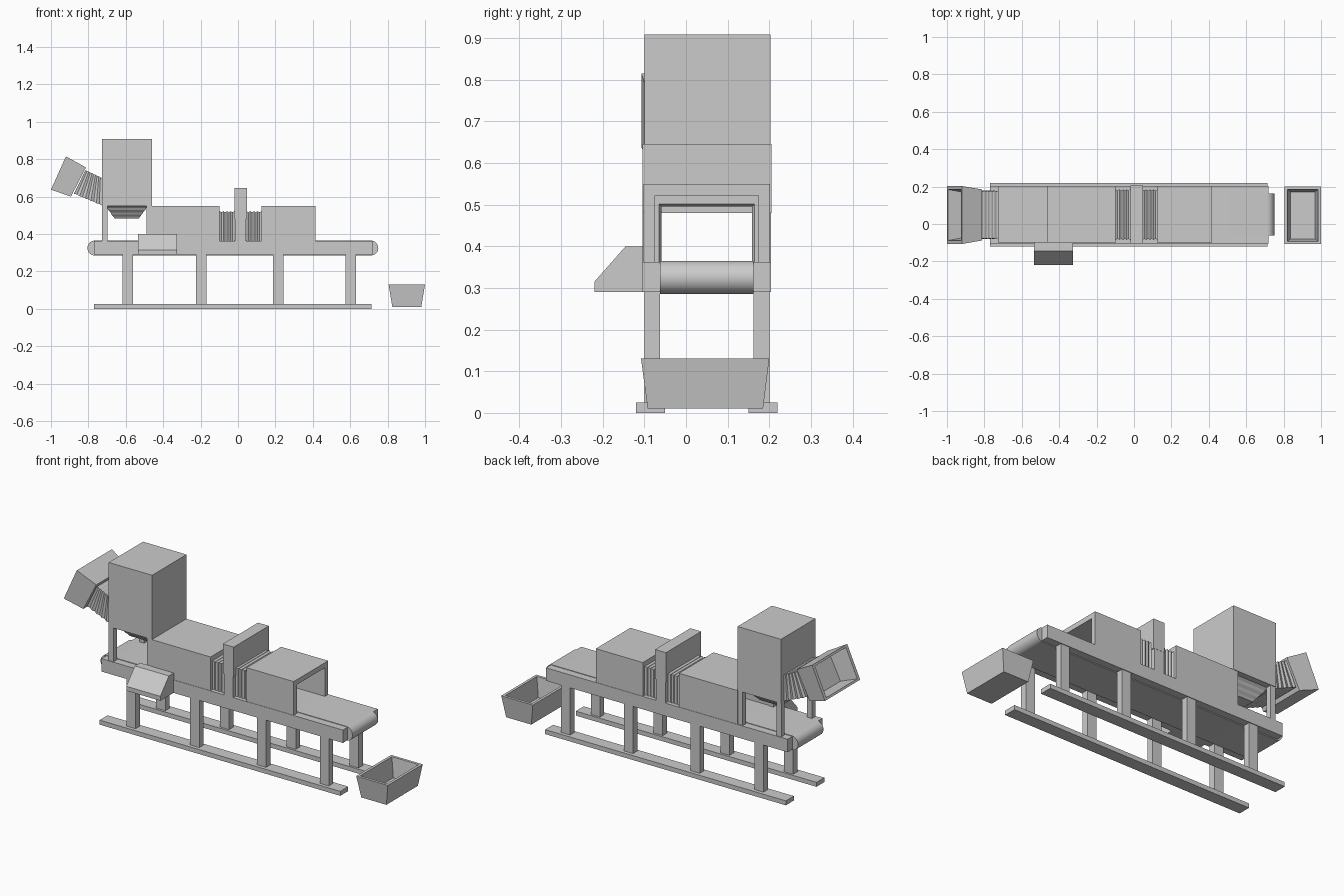
import bpy, bmesh, math
from mathutils import Vector

if "Cube" in bpy.data.objects:
    bpy.data.objects.remove(bpy.data.objects["Cube"])

YC = 0.05  # centre line of the conveyor


def finish(name, bm):
    bmesh.ops.recalc_face_normals(bm, faces=bm.faces[:])
    me = bpy.data.meshes.new(name)
    bm.to_mesh(me)
    bm.free()
    ob = bpy.data.objects.new(name, me)
    bpy.context.collection.objects.link(ob)
    return ob


def loft(name, rings, cap_start=True, cap_end=True):
    """Skin a row of equal-sized closed rings."""
    bm = bmesh.new()
    vs = [[bm.verts.new(p) for p in r] for r in rings]
    n = len(rings[0])
    for a, b in zip(vs, vs[1:]):
        for i in range(n):
            j = (i + 1) % n
            bm.faces.new((a[i], a[j], b[j], b[i]))
    if cap_start:
        bm.faces.new(vs[0])
    if cap_end:
        bm.faces.new(vs[-1])
    return finish(name, bm)


def rect(x0, x1, y0, y1, z):
    return [Vector(p) for p in ((x0, y0, z), (x1, y0, z), (x1, y1, z), (x0, y1, z))]


def box(name, x0, x1, y0, y1, z0, z1):
    return loft(name, [rect(x0, x1, y0, y1, z0), rect(x0, x1, y0, y1, z1)])


def side_ring(a, b, y0, y1):
    """Rectangle spanning xz points a-b and y0-y1."""
    return [Vector(p) for p in ((a[0], y0, a[1]), (a[0], y1, a[1]), (b[0], y1, b[1]), (b[0], y0, b[1]))]


def scaled(ring, f):
    c = sum(ring, Vector()) / len(ring)
    return [c + (p - c) * f for p in ring]


def pleats(a, b, count, depth):
    """Rings between a and b, alternately pulled in like bellows."""
    rings = []
    for i in range(count * 2 + 1):
        t = i / (count * 2)
        r = [p.lerp(q, t) for p, q in zip(a, b)]
        rings.append(scaled(r, 1 - depth) if i % 2 else r)
    return rings


def arch_ring(x, hw, top, wall, z0=0.36):
    yz = [(-hw, z0), (-hw, top), (hw, top), (hw, z0),
          (hw - wall, z0), (hw - wall, top - wall), (-hw + wall, top - wall), (-hw + wall, z0)]
    return [Vector((x, YC + y, z)) for y, z in yz]


# conveyor belt: stadium profile in xz
belt = []
r, zc = 0.04, 0.325
for i in range(17):
    a = -math.pi / 2 + math.pi * i / 16
    belt.append((0.71 + r * math.cos(a), zc + r * math.sin(a)))
for i in range(17):
    a = math.pi / 2 + math.pi * i / 16
    belt.append((-0.765 + r * math.cos(a), zc + r * math.sin(a)))
ob = loft("conveyor_belt", [[(x, y, z) for x, z in belt] for y in (-0.062, 0.162)])
bpy.ops.object.select_all(action='DESELECT')
ob.select_set(True)
bpy.context.view_layer.objects.active = ob
bpy.ops.object.shade_smooth_by_angle(angle=math.radians(35))

# mirrored frame: side rails, legs, floor rails, hopper posts
for s, side in ((-1, "front"), (1, "back")):
    def strip(name, x0, x1, inner, outer, z0, z1):
        ys = sorted((YC + s * inner, YC + s * outer))
        box(f"{side}_{name}", x0, x1, ys[0], ys[1], z0, z1)
    strip("side_rail", -0.77, 0.72, 0.112, 0.154, 0.29, 0.362)
    strip("floor_rail", -0.77, 0.715, 0.1, 0.17, 0.0, 0.025)
    for i, x in enumerate((-0.59, -0.197, 0.215, 0.603)):
        strip(f"leg_{i + 1}", x - 0.028, x + 0.028, 0.112, 0.15, 0.025, 0.29)
    for i, x in enumerate((-0.728, -0.49)):
        strip(f"hopper_post_{i + 1}", x, x + 0.03, 0.12, 0.15, 0.362, 0.555)
    strip("gate_leg", -0.015, 0.042, 0.11, 0.154, 0.362, 0.485)

# tunnels and the ribbed sleeves between them
for name, x0, x1 in (("infeed_tunnel", -0.46, -0.098), ("outfeed_tunnel", 0.125, 0.415)):
    loft(name, [arch_ring(x, 0.152, 0.55, 0.028) for x in (x0, x1)])
for name, x0, x1 in (("left_sleeve", -0.098, -0.02), ("right_sleeve", 0.045, 0.125)):
    loft(name, [arch_ring(x0 + (x1 - x0) * i / 8, 0.135 - 0.006 * (i % 2), 0.522 - 0.006 * (i % 2), 0.02)
                for i in range(9)])

# scanner gate panel above the belt
box("gate_panel", -0.02, 0.047, -0.105, 0.205, 0.48, 0.645)

# hopper body with a pleated discharge funnel
box("hopper_body", -0.728, -0.46, -0.1, 0.203, 0.55, 0.908)
loft("discharge_funnel", pleats(rect(-0.71, -0.48, -0.07, 0.17, 0.55),
                                rect(-0.66, -0.53, -0.01, 0.11, 0.482), 3, 0.03))

# infeed chute: bellows and flared open mouth
loft("chute_bellows", pleats(side_ring((-0.815, 0.743), (-0.877, 0.615), -0.08, 0.178),
                             side_ring((-0.727, 0.70), (-0.727, 0.552), -0.08, 0.178), 5, 0.035))
inner = side_ring((-0.813, 0.756), (-0.893, 0.6), -0.088, 0.185)
mouth = side_ring((-0.92, 0.815), (-1.0, 0.637), -0.107, 0.203)
floor = [p.lerp(q, 0.15) for p, q in zip(inner, mouth)]
loft("chute_mouth", [inner, mouth, scaled(mouth, 0.88), scaled(floor, 0.86)])

# control console with sloping face
console = ((-0.22, 0.29), (-0.22, 0.315), (-0.145, 0.4), (-0.1, 0.4), (-0.1, 0.29))
loft("control_console", [[(x, y, z) for y, z in console] for x in (-0.535, -0.325)])

# collection bin
loft("collection_bin", [rect(0.825, 0.98, -0.092, 0.185, 0.01), rect(0.805, 1.0, -0.108, 0.2, 0.13),
                        rect(0.82, 0.985, -0.093, 0.185, 0.13), rect(0.838, 0.967, -0.079, 0.172, 0.022)])
